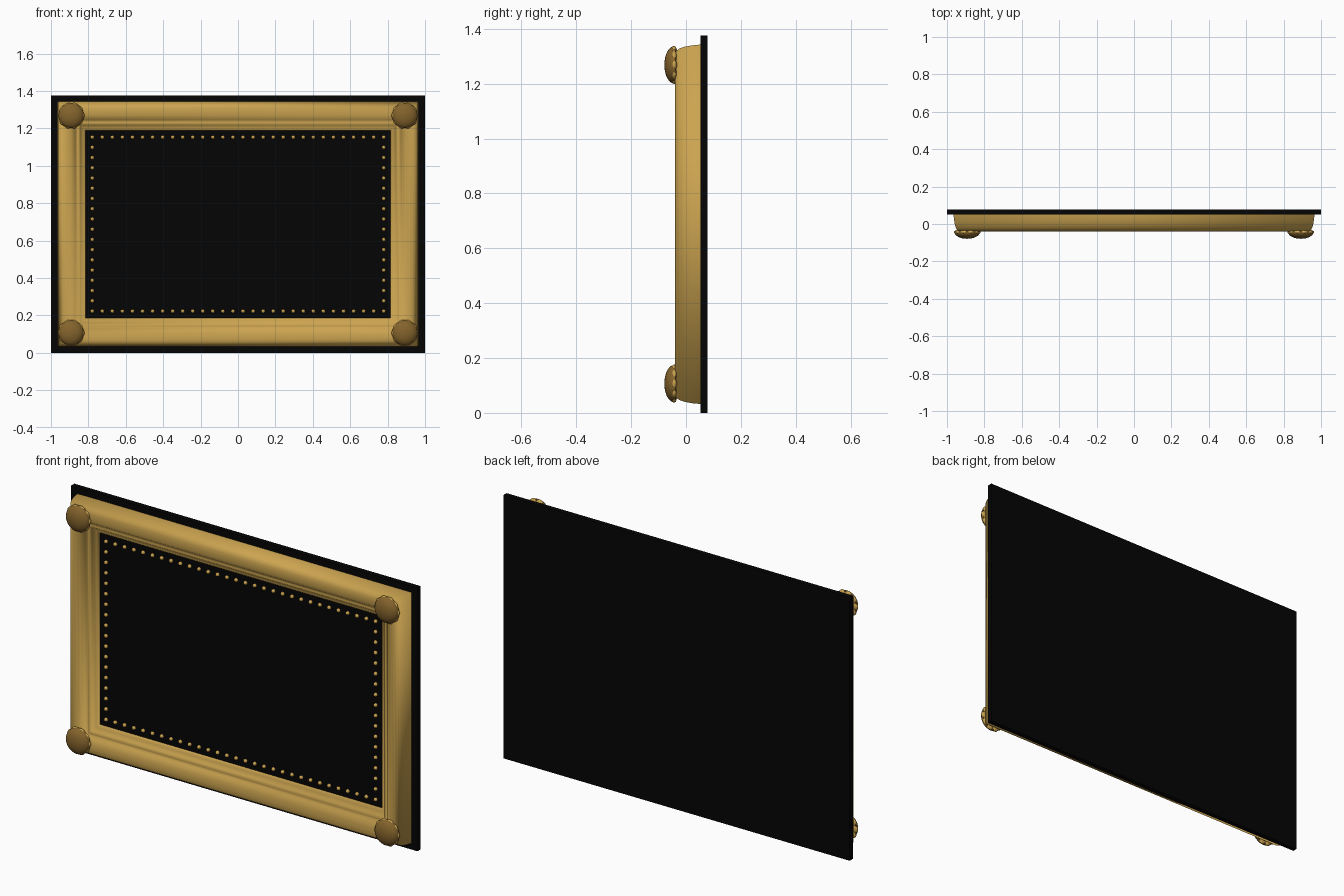
import bpy, bmesh, math
from mathutils import Matrix, Vector

cube = bpy.data.objects.get("Cube")
if cube:
    bpy.data.objects.remove(cube, do_unlink=True)

MID_Z = 0.6875


def material(name, color):
    m = bpy.data.materials.new(name)
    m.use_nodes = True
    m.diffuse_color = (*color, 1)
    m.node_tree.nodes["Principled BSDF"].inputs["Base Color"].default_value = (*color, 1)
    return m


GOLD = material("gold", (0.6, 0.37, 0.08))
BRONZE = material("dark bronze", (0.23, 0.125, 0.025))
BLACK = material("black", (0.0015, 0.0015, 0.0015))


def finish(name, bm, mat, smooth_angle=0):
    bmesh.ops.recalc_face_normals(bm, faces=bm.faces)
    mesh = bpy.data.meshes.new(name)
    bm.to_mesh(mesh)
    bm.free()
    mesh.materials.append(mat)
    ob = bpy.data.objects.new(name, mesh)
    bpy.context.collection.objects.link(ob)
    if smooth_angle:
        bpy.ops.object.select_all(action="DESELECT")
        ob.select_set(True)
        bpy.context.view_layer.objects.active = ob
        bpy.ops.object.shade_smooth_by_angle(angle=math.radians(smooth_angle))


def slab(name, half_x, half_z, y0, y1, mat):
    bm = bmesh.new()
    bmesh.ops.create_cube(bm, size=1, matrix=Matrix.Translation((0, (y0 + y1) / 2, MID_Z))
                          @ Matrix.Diagonal((2 * half_x, y1 - y0, 2 * half_z, 1)))
    finish(name, bm, mat)


# Backing board and the raised display panel
slab("backing_board", 1, MID_Z, 0.052, 0.078, BLACK)
slab("display_panel", 0.816, 0.501, 0.027, 0.06, BLACK)

# Moulded frame: profile of (inset from outer edge, depth), mitred at the corners
profile = [(0, 0.077), (0, 0.052), (0.003, 0.02), (0.008, -0.006), (0.014, -0.024),
           (0.022, -0.035), (0.033, -0.04), (0.05, -0.041), (0.07, -0.037),
           (0.084, -0.028), (0.094, -0.016), (0.101, -0.008), (0.107, -0.009),
           (0.115, -0.008), (0.121, -0.001), (0.128, 0.008), (0.137, 0.012),
           (0.145, 0.017), (0.15, 0.024), (0.15, 0.077)]
bm = bmesh.new()
rings = []
for inset, y in profile:
    hx, hz = 0.965 - inset, 0.655 - inset * 1.025
    rings.append([bm.verts.new((sx * hx, y, MID_Z + sz * hz))
                  for sx, sz in ((-1, -1), (1, -1), (1, 1), (-1, 1))])
for i, ring in enumerate(rings):
    following = rings[(i + 1) % len(rings)]
    for k in range(4):
        n = (k + 1) % 4
        bm.faces.new((ring[k], ring[n], following[n], following[k]))
finish("moulded_frame", bm, GOLD, 100)

# Corner rosettes: a bronze dome over a ring of gold petals
PETALS = 10
for side, sx in (("right", -1), ("left", 1)):
    for level, sz in (("lower", -1), ("upper", 1)):
        centre = Vector((sx * 0.892, -0.043, MID_Z + sz * 0.581))
        bm = bmesh.new()
        bmesh.ops.create_uvsphere(bm, u_segments=32, v_segments=16, radius=1,
                                  matrix=Matrix.Translation(centre)
                                  @ Matrix.Diagonal((0.068, 0.036, 0.068, 1))
                                  @ Matrix.Rotation(math.pi / 2, 4, "X"))
        # Keep the front half and close its flat back
        bmesh.ops.bisect_plane(bm, geom=bm.verts[:] + bm.edges[:] + bm.faces[:],
                               plane_co=centre + Vector((0, 0.004, 0)),
                               plane_no=(0, 1, 0), clear_outer=True)
        bmesh.ops.holes_fill(bm, edges=[e for e in bm.edges if e.is_boundary])
        finish(f"{level}_{side}_rosette_dome", bm, BRONZE, 40)
        bm = bmesh.new()
        for i in range(PETALS):
            turn = Matrix.Rotation(math.tau * i / PETALS, 4, "Y")
            bmesh.ops.create_uvsphere(bm, u_segments=14, v_segments=8, radius=1,
                                      matrix=Matrix.Translation(centre) @ turn
                                      @ Matrix.Translation((0.053, 0, 0))
                                      @ Matrix.Diagonal((0.019, 0.01, 0.021, 1)))
        finish(f"{level}_{side}_rosette_petals", bm, GOLD, 60)

# Row of small studs around the panel edge
COLS, ROWS = 29, 17
HALF_X, HALF_Z = 0.779, 0.465
spots = []
for i in range(COLS + 1):
    x = HALF_X * (2 * i / COLS - 1)
    spots += [(x, -HALF_Z), (x, HALF_Z)]
for j in range(1, ROWS):
    z = HALF_Z * (2 * j / ROWS - 1)
    spots += [(-HALF_X, z), (HALF_X, z)]
bm = bmesh.new()
for x, z in spots:
    bmesh.ops.create_icosphere(bm, subdivisions=2, radius=0.0105,
                               matrix=Matrix.Translation((x, 0.023, MID_Z + z)))
finish("border_studs", bm, GOLD, 60)
